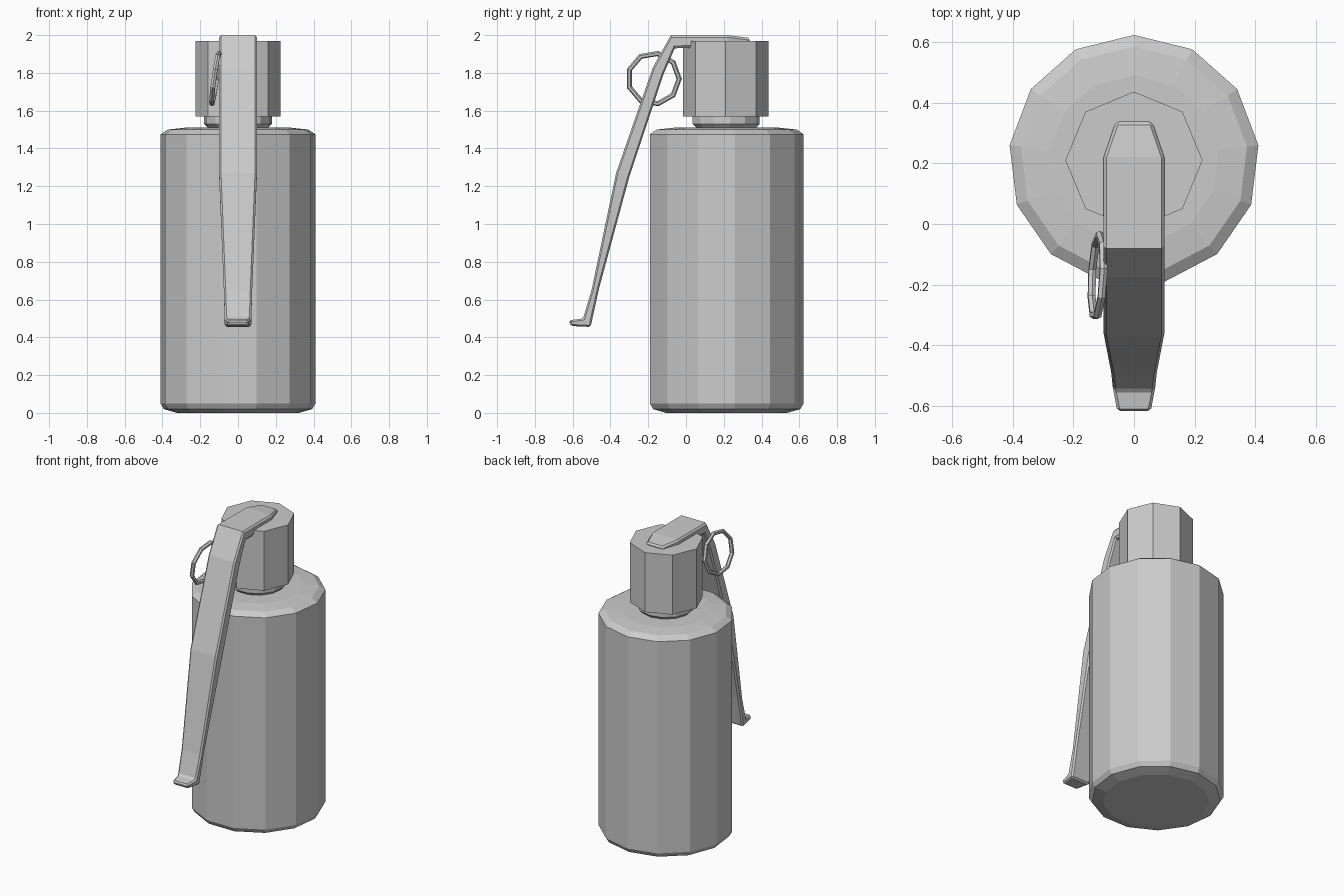
import bpy, bmesh, math
from mathutils import Vector, Matrix

if "Cube" in bpy.data.objects:
    bpy.data.objects.remove(bpy.data.objects["Cube"])

CY = 0.21  # y position of the can axis


def finish(name, bm):
    bmesh.ops.recalc_face_normals(bm, faces=bm.faces)
    me = bpy.data.meshes.new(name)
    bm.to_mesh(me)
    bm.free()
    ob = bpy.data.objects.new(name, me)
    bpy.context.collection.objects.link(ob)
    return ob


def bridge(bm, rings, closed=False):
    n = len(rings[0])
    pairs = list(zip(rings, rings[1:]))
    if closed:
        pairs.append((rings[-1], rings[0]))
    for a, b in pairs:
        for i in range(n):
            j = (i + 1) % n
            bm.faces.new((a[i], a[j], b[j], b[i]))
    if not closed:
        bm.faces.new(rings[0])
        bm.faces.new(rings[-1])


def lathe(name, profile, sides):
    # revolve (radius, z) points, first vertex pointing to +y
    bm = bmesh.new()
    rings = []
    for r, z in profile:
        angs = [math.pi / 2 + 2 * math.pi * i / sides for i in range(sides)]
        rings.append([bm.verts.new((r * math.cos(a), CY + r * math.sin(a), z)) for a in angs])
    bridge(bm, rings)
    return finish(name, bm)


# can body, neck and fuse head
lathe("body", [(0.325, 0), (0.395, 0.02), (0.413, 0.05), (0.413, 1.475),
               (0.375, 1.5), (0.28, 1.51), (0.16, 1.51)], 13)
lathe("neck", [(0.15, 1.5), (0.18, 1.53), (0.18, 1.58)], 13)
lathe("fuse_head", [(0.226, 1.57), (0.226, 1.97)], 8)

# safety lever: outer (y, z), inner (y, z), half width
stations = [
    (-0.62, 0.49, -0.61, 0.46, 0.055),
    (-0.545, 0.50, -0.505, 0.455, 0.07),
    (-0.50, 0.65, -0.46, 0.66, 0.075),
    (-0.37, 1.27, -0.30, 1.25, 0.10),
    (-0.175, 1.83, -0.12, 1.79, 0.10),
    (-0.08, 2.0, -0.06, 1.93, 0.10),
    (0.22, 2.0, 0.22, 1.94, 0.10),
    (0.337, 1.985, 0.337, 1.94, 0.06),
]
bm = bmesh.new()
rings = [[bm.verts.new(p) for p in ((-w, yo, zo), (w, yo, zo), (w, yi, zi), (-w, yi, zi))]
         for yo, zo, yi, zi, w in stations]
bridge(bm, rings)
lever = finish("safety_lever", bm)
bev = lever.modifiers.new("edge_bevel", 'BEVEL')
bev.width = 0.01
bev.segments = 1
bev.limit_method = 'ANGLE'
bev.angle_limit = math.radians(65)

# pull ring, tilted beside the lever
place = Matrix.Translation((-0.12, -0.172, 1.77)) @ Matrix.Rotation(math.radians(8), 4, 'Y') \
    @ Matrix.Rotation(math.radians(-3), 4, 'Z')
bm = bmesh.new()
rings = []
for i in range(9):
    a = 2 * math.pi * (i + 0.5) / 9 + math.pi
    ring = []
    for k in range(6):
        t = 2 * math.pi * k / 6
        r = 0.136 + 0.014 * math.cos(t)
        ring.append(bm.verts.new(place @ Vector((0.014 * math.sin(t), r * math.cos(a), r * math.sin(a)))))
    rings.append(ring)
bridge(bm, rings, closed=True)
finish("pull_ring", bm)
